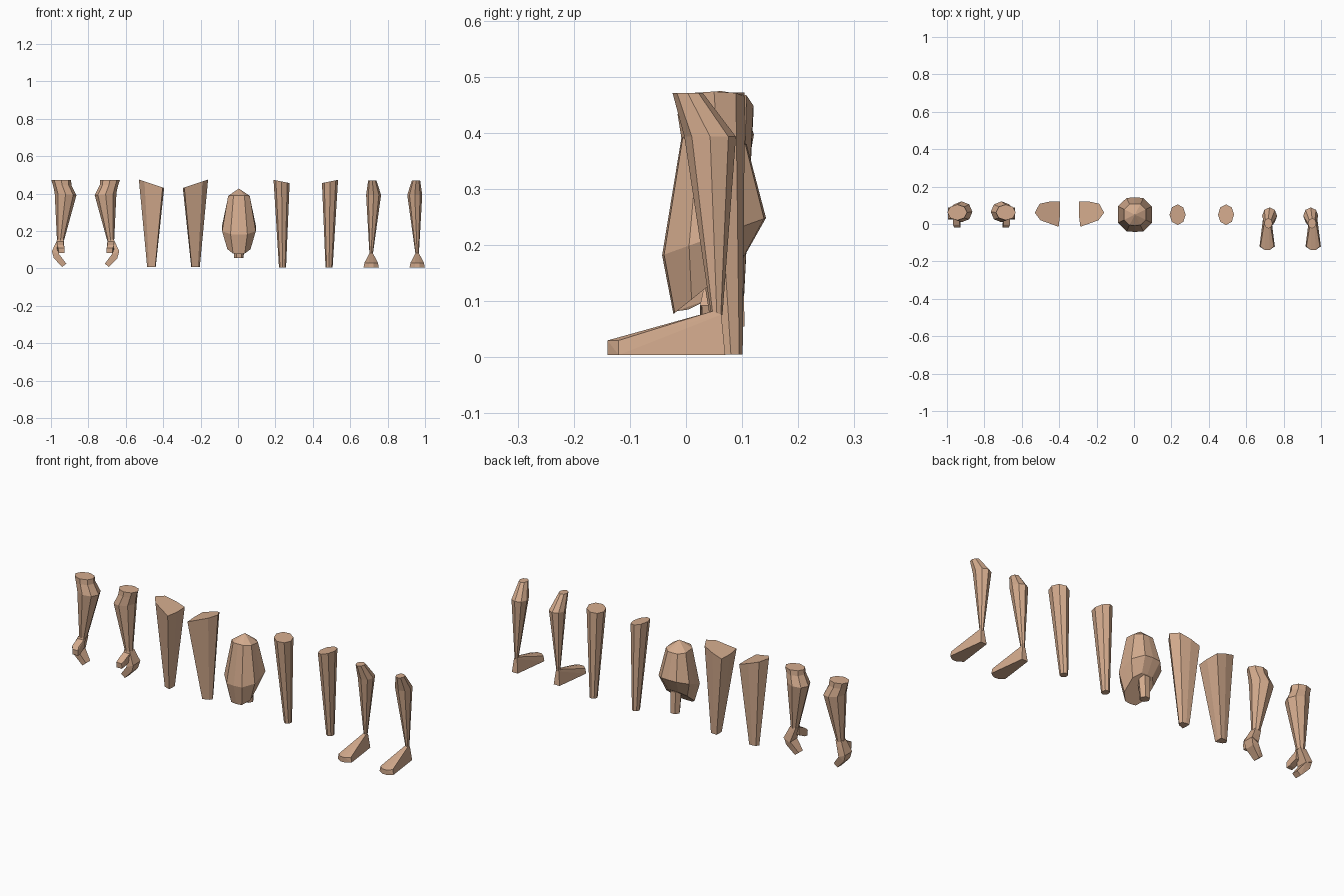
import bpy, bmesh
from math import cos, sin, pi

if "Cube" in bpy.data.objects:
    bpy.data.objects.remove(bpy.data.objects["Cube"])


def finish(bm, name, plane):
    """Make the object; mirror it across x = plane when one is given."""
    bmesh.ops.recalc_face_normals(bm, faces=bm.faces)
    for side in ([""] if plane is None else ["left_", "right_"]):
        if side == "right_":
            for v in bm.verts:
                v.co.x = 2 * plane - v.co.x
            bmesh.ops.recalc_face_normals(bm, faces=bm.faces)
        me = bpy.data.meshes.new(side + name)
        bm.to_mesh(me)
        me.materials.append(skin)
        ob = bpy.data.objects.new(side + name, me)
        bpy.context.collection.objects.link(ob)
    bm.free()


def loft(bm, rings, apex=None):
    """Skin equal-length rings of points, with end caps or a top point."""
    vs = [[bm.verts.new(p) for p in r] for r in rings]
    n = len(vs[0])
    for a, b in zip(vs, vs[1:]):
        for i in range(n):
            j = (i + 1) % n
            bm.faces.new((a[i], a[j], b[j], b[i]))
    bm.faces.new(vs[-1])
    if apex:
        top = bm.verts.new(apex)
        for i in range(n):
            bm.faces.new((top, vs[0][i], vs[0][(i + 1) % n]))
    else:
        bm.faces.new(vs[0])


def hull(bm, pts):
    """Closed faceted block around the points."""
    vs = [bm.verts.new(p) for p in pts]
    r = bmesh.ops.convex_hull(bm, input=vs)
    loose = [v for v in r["geom_interior"] if isinstance(v, bmesh.types.BMVert)]
    bmesh.ops.delete(bm, geom=loose, context='VERTS')


def ring(cx, cy, z, rx, ry, n=8, tilt=0):
    return [(cx + rx * cos(2 * pi * i / n), cy + ry * sin(2 * pi * i / n),
             z + tilt * rx * cos(2 * pi * i / n)) for i in range(n)]


def box_ring(cx, cy, z, rx, ry, tilt):
    """Flat-fronted section with 12 points, sloping along y."""
    base = [(1, -.5), (1, 0), (1, .5), (.5, 1), (0, 1.04), (-.5, 1),
            (-1, .5), (-1, 0), (-1, -.5), (-.5, -1), (0, -1.04), (.5, -1)]
    return [(cx + rx * a, cy + ry * b, z + tilt * ry * b) for a, b in base]


skin = bpy.data.materials.new("skin")
skin.diffuse_color = (0.66, 0.41, 0.27, 1)
skin.use_nodes = True
skin.node_tree.nodes["Principled BSDF"].inputs["Base Color"].default_value = skin.diffuse_color

# Forearms with hands
bm = bmesh.new()
loft(bm, [ring(-.945, .062, .472, .053, .042),
          ring(-.94, .062, .445, .049, .044),
          ring(-.922, .065, .397, .058, .056, tilt=-.1),
          ring(-.949, .057, .15, .019, .022)])
# palm
hull(bm, [(x, y, .155) for x in (-.966, -.932) for y in (.038, .075)] +
     [(x, y, z) for x, z in ((-.995, .092), (-.958, .075)) for y in (.025, .088)])
# fingers
hull(bm, [(x, y, z) for x, z in ((-.995, .092), (-.958, .078)) for y in (.028, .085)] +
     [(-.985, y, .055) for y in (.03, .08)] +
     [(x, y, z) for x, z in ((-.94, .008), (-.918, .025)) for y in (.035, .07)])
# thumb
hull(bm, [(x, y, z) for x in (-.968, -.932) for y, z in ((.05, .15), (.045, .105), (-.005, .125))] +
     [(x, y, z) for x in (-.96, -.928) for y, z in ((-.02, .11), (-.018, .082), (.004, .085))])
finish(bm, "forearm", -.815)

# Upper arms: one outline shrinking to the elbow, with a sloped top
outline = [(-.53, .06), (-.505, .108), (-.45, .12), (-.397, .12),
           (-.395, .05), (-.403, -.015), (-.50, .02)]
bm = bmesh.new()
loft(bm, [[(x, y, .475 - .33 * (x + .53)) for x, y in outline],
          [(-.463 + .34 * (x + .463), .078 + .34 * (y - .06), .008) for x, y in outline]])
finish(bm, "upper_arm", -.345)

# Head with a flat face, sloping jaw and a neck stub
bm = bmesh.new()
loft(bm, [box_ring(.005, .05, .385, .058, .056, -.1),
          box_ring(.005, .05, .215, .09, .089, .36),
          box_ring(.005, .04, .127, .062, .06, .8)], apex=(.005, .05, .427))
loft(bm, [ring(.005, .075, .17, .03, .03, 6), ring(.005, .083, .055, .025, .025, 6)])
finish(bm, "head", None)

# Thighs
bm = bmesh.new()
loft(bm, [ring(.233, .05, .465, .043, .055, 8, -.2),
          ring(.238, .08, .005, .019, .021, 8)])
finish(bm, "thigh", .3625)

# Lower legs with feet
bm = bmesh.new()
loft(bm, [ring(.718, .003, .471, .022, .027, 8),
          ring(.725, .043, .393, .04, .046, 8),
          ring(.712, .055, .075, .009, .01, 8)])
finish(bm, "lower_leg", .835)

bm = bmesh.new()
hull(bm, [(.712 + s * x, y, z) for s in (-1, 1) for x, y, z in (
    (.009, .047, .082), (.009, .063, .076), (.017, .07, .004), (.041, -.12, .004),
    (.036, -.12, .03), (.012, -.14, .004), (.012, -.14, .03))])
finish(bm, "foot", .835)
